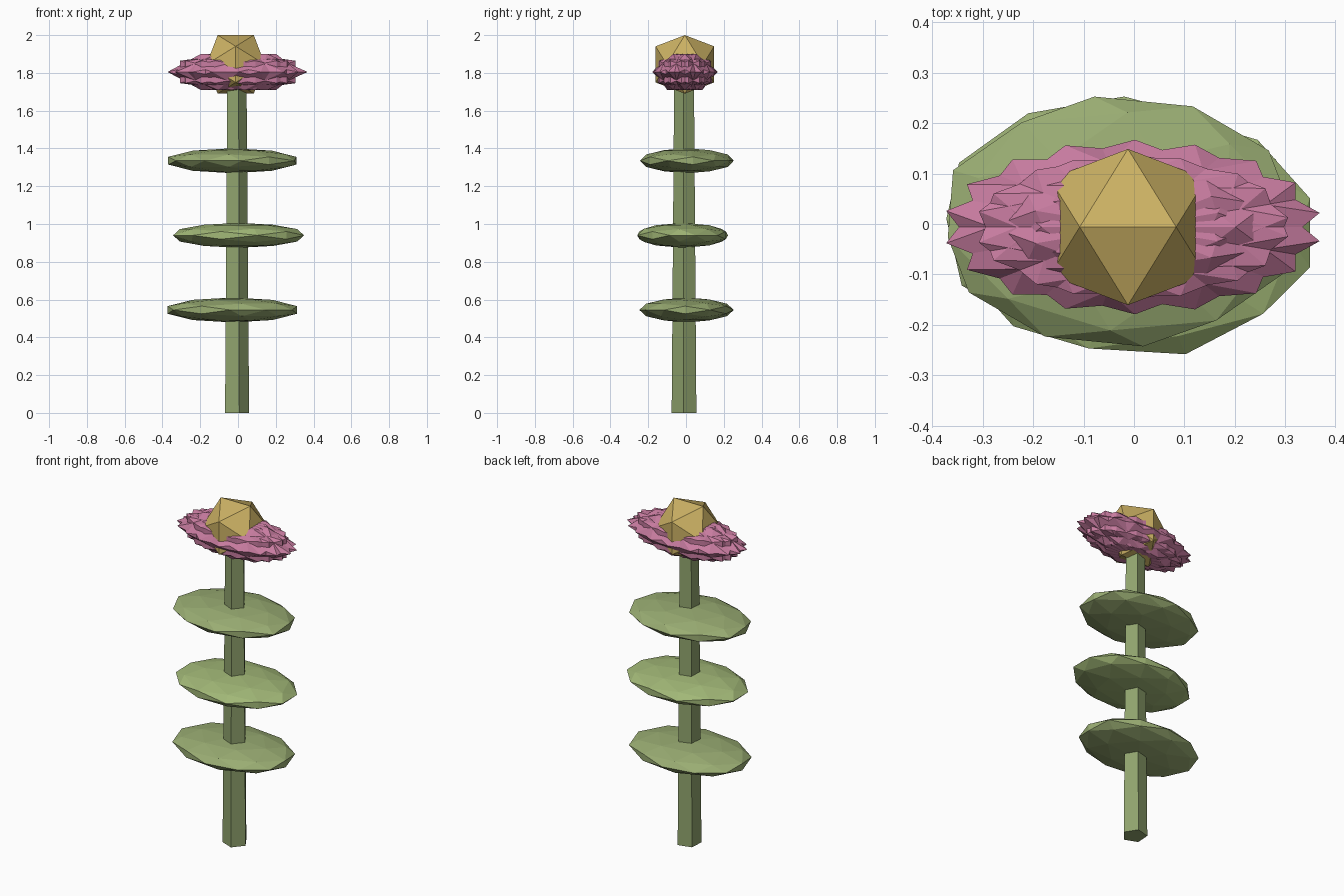
import bpy, bmesh, math
from mathutils import Matrix, Vector

if "Cube" in bpy.data.objects:
    bpy.data.objects.remove(bpy.data.objects["Cube"])


def material(name, rgb):
    m = bpy.data.materials.new(name)
    m.diffuse_color = (*rgb, 1)
    m.use_nodes = True
    m.node_tree.nodes["Principled BSDF"].inputs["Base Color"].default_value = m.diffuse_color
    return m


def finish(bm, name, mat):
    mesh = bpy.data.meshes.new(name)
    bmesh.ops.recalc_face_normals(bm, faces=bm.faces)
    bm.to_mesh(mesh)
    bm.free()
    mesh.materials.append(mat)
    ob = bpy.data.objects.new(name, mesh)
    bpy.context.collection.objects.link(ob)
    return ob


def ico_points(detail):
    # icosahedron with a level top edge along x, optionally split once
    t = (1 + math.sqrt(5)) / 2
    pts = []
    for a in (-1, 1):
        for b in (-t, t):
            pts += [Vector((a, 0, b)), Vector((0, b, a)), Vector((b, a, 0))]
    pts = [p.normalized() for p in pts]
    if detail:
        pts += [(p + q).normalized() for i, p in enumerate(pts)
                for q in pts[:i] if (p - q).length < 1.1]
    return pts


def faceted(name, detail, loc, size, turn, mat):
    # the ball is turned about z first, then squashed along the world axes
    bm = bmesh.new()
    for p in ico_points(detail):
        bm.verts.new(p)
    bmesh.ops.convex_hull(bm, input=bm.verts)
    m = (Matrix.Translation(loc) @ Matrix.Diagonal((*size, 1))
         @ Matrix.Rotation(math.radians(turn), 4, 'Z'))
    bmesh.ops.transform(bm, matrix=m, verts=bm.verts)
    return finish(bm, name, mat)


stem_green = material("stem_green", (0.28, 0.37, 0.155))
leaf_green = material("leaf_green", (0.32, 0.415, 0.17))
leaf_light = material("leaf_light_green", (0.36, 0.48, 0.185))
pink = material("petal_pink", (0.575, 0.2, 0.35))
gold = material("centre_gold", (0.60, 0.44, 0.127))

# Five-sided tapered stem
bm = bmesh.new()
bmesh.ops.create_cone(bm, cap_ends=True, segments=5, radius1=0.069,
                      radius2=0.055, depth=1.8)
bmesh.ops.transform(bm, verts=bm.verts,
                    matrix=Matrix.Translation((-0.010, -0.009, 0.9))
                    @ Matrix.Rotation(math.radians(14 + 180), 4, 'Z'))
finish(bm, "stem", stem_green)

# Three flat leaves up the stem
for i, (x, y, z, turn) in enumerate([(-0.03, 0.003, 0.545, -60),
                                     (0.003, -0.018, 0.94, 16),
                                     (-0.03, 0.005, 1.335, 66)]):
    faceted(f"leaf_{i + 1}", 1, (x, y, z), (0.36, 0.25, 0.066), turn,
            leaf_light if i == 1 else leaf_green)

# Petal cluster: overlapping squashed solids turned around the stem
for i in range(9):
    a = 40 * i
    r = math.radians(a)
    faceted(f"petal_{i + 1}", 0,
            (-0.003 + 0.012 * math.cos(r), -0.006 + 0.006 * math.sin(r), 1.805),
            (0.366, 0.168, 0.113), a, pink)

# Flower centre
faceted("flower_centre", 0, (-0.012, -0.006, 1.845), (0.182,) * 3, 0, gold)
